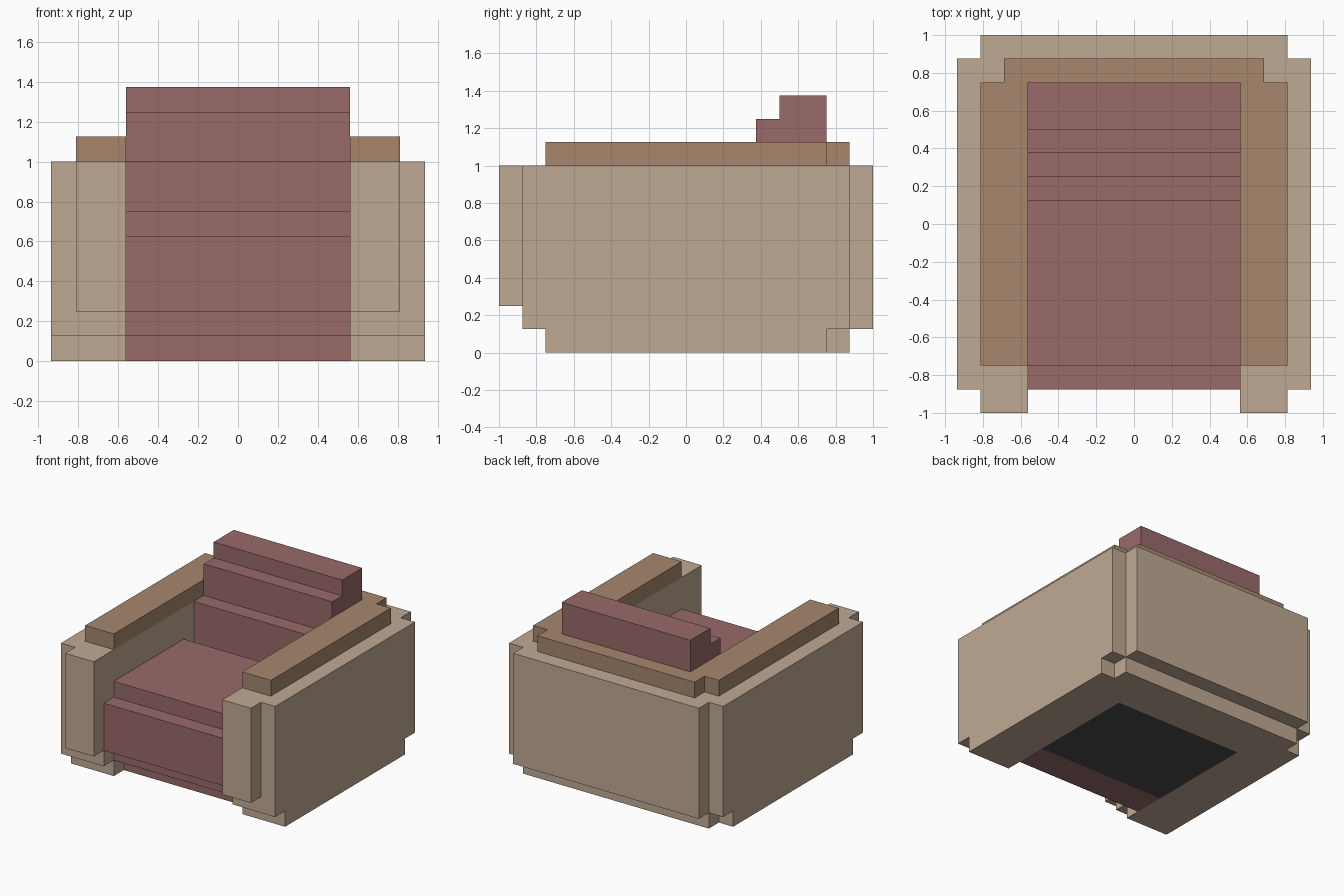
import bpy, bmesh

cube = bpy.data.objects.get("Cube")
if cube:
    bpy.data.objects.remove(cube, do_unlink=True)

U = 0.125  # every step of the chair is one block unit


def material(name, rgb):
    m = bpy.data.materials.new(name)
    m.use_nodes = True
    m.diffuse_color = (*rgb, 1)
    bsdf = next(n for n in m.node_tree.nodes if n.type == 'BSDF_PRINCIPLED')
    bsdf.inputs["Base Color"].default_value = (*rgb, 1)
    return m


tan = material("tan_upholstery", (0.53, 0.40, 0.30))
brown = material("brown_trim", (0.39, 0.245, 0.155))
red = material("dusty_red_cushion", (0.32, 0.144, 0.144))
charcoal = material("charcoal_underside", (0.07, 0.07, 0.07))


def extrude_profile(name, profile, x0, x1, *mats):
    """Extrude a (y, z) outline, in block units, from x0 to x1."""
    bm = bmesh.new()
    face = bm.faces.new([bm.verts.new((x0 * U, y * U, z * U)) for y, z in profile])
    moved = bmesh.ops.extrude_face_region(bm, geom=[face])["geom"]
    verts = [v for v in moved if isinstance(v, bmesh.types.BMVert)]
    bmesh.ops.translate(bm, verts=verts, vec=((x1 - x0) * U, 0, 0))
    bmesh.ops.recalc_face_normals(bm, faces=bm.faces)
    mesh = bpy.data.meshes.new(name)
    bm.to_mesh(mesh)
    bm.free()
    for m in mats:
        mesh.materials.append(m)
    obj = bpy.data.objects.new(name, mesh)
    bpy.context.collection.objects.link(obj)
    return obj


def block(name, x, y, z, mat):
    outline = [(y[0], z[0]), (y[1], z[0]), (y[1], z[1]), (y[0], z[1])]
    return extrude_profile(name, outline, x[0], x[1], mat)


# Arms, front panels and arm trim, one set per side
arm = [(-6, 0), (6, 0), (6, 1), (7, 1), (7, 8), (-7, 8), (-7, 1), (-6, 1)]
for side, s in (("left", 1), ("right", -1)):
    extrude_profile(side + "_arm", arm, 4.5 * s, 7.5 * s, tan)
    block(side + "_front_panel", (4.5 * s, 6.5 * s), (-8, -7), (2, 8), tan)
    block(side + "_arm_trim", (4.5 * s, 6.5 * s), (-6, 6), (8, 9), brown)

# Back of the chair
block("back_core", (-4.5, 4.5), (6, 7), (1, 8), tan)
block("back_panel", (-6.5, 6.5), (7, 8), (1, 8), tan)
block("back_foot", (-6.5, 6.5), (6, 7), (0, 1), tan)
block("back_base", (-4.5, 4.5), (4, 6), (0, 1), tan)
block("back_trim", (-5.5, 5.5), (6, 7), (8, 9), brown)

# Seat and stepped backrest in one profile, with a groove behind the seat
cushion = [(-3, 0), (-5, 0), (-5, 1), (-6, 1), (-6, 2), (-7, 2), (-7, 5), (-6, 5),
           (-6, 6), (1, 6), (1, 5), (2, 5), (2, 8), (3, 8), (3, 10), (4, 10),
           (4, 11), (6, 11), (6, 1), (4, 1), (4, 0)]
seat = extrude_profile("seat_and_backrest", cushion, -4.5, 4.5, red, charcoal)

# Dark underside behind the front strip
for p in seat.data.polygons:
    if p.center.z < 0.01 and p.center.y > -3 * U:
        p.material_index = 1
